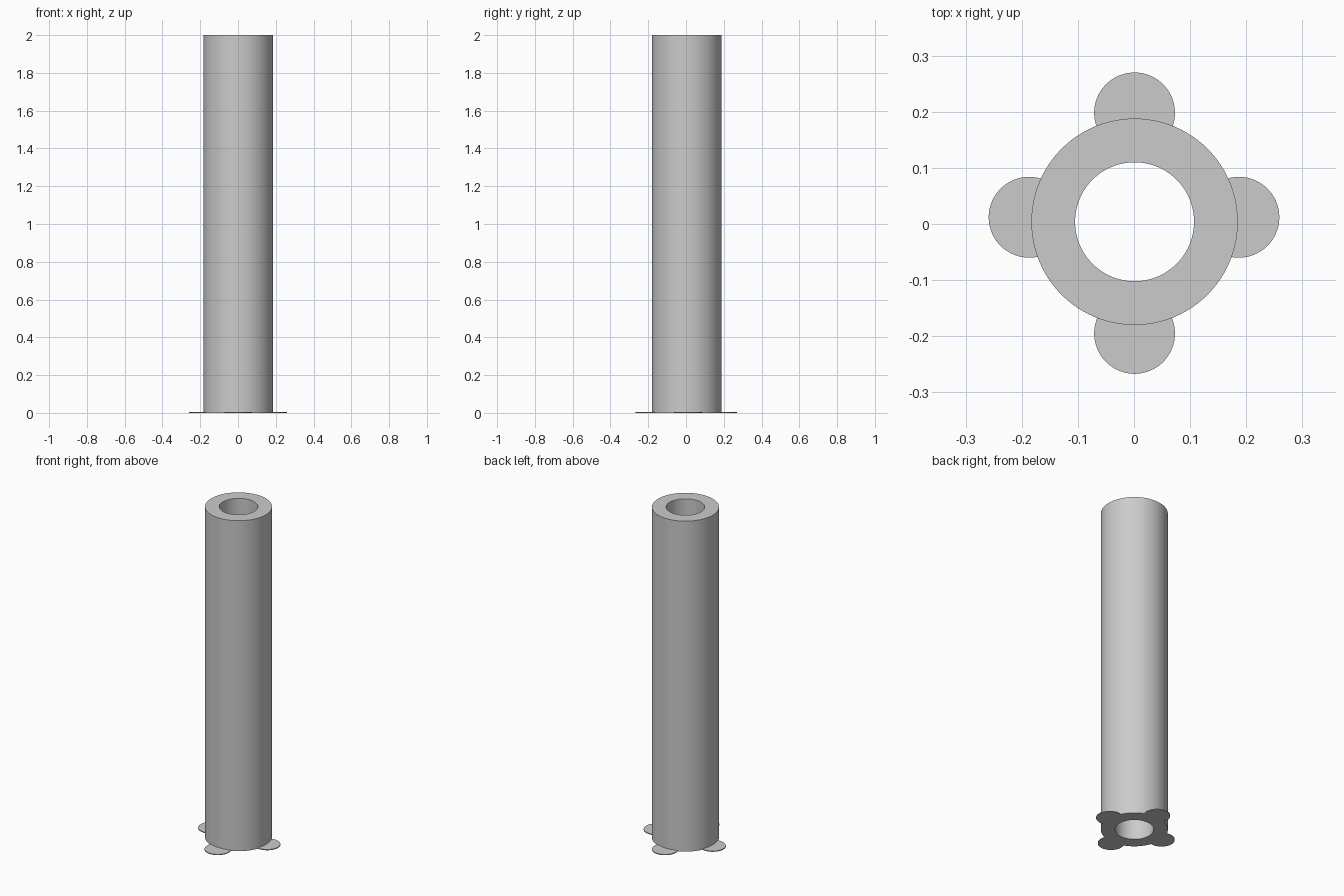
import bpy
import bmesh
import math

HEIGHT = 2.0
OUTER_R, INNER_R = 0.184, 0.106
CENTRE_Y = 0.004
FOOT_R, FOOT_THICK = 0.072, 0.005
SEGMENTS = 96

cube = bpy.data.objects.get("Cube")
if cube:
    bpy.data.objects.remove(cube, do_unlink=True)

grey = bpy.data.materials.new("light_grey")
grey.use_nodes = True
colour = (0.6, 0.6, 0.6, 1.0)
grey.diffuse_color = colour
grey.node_tree.nodes["Principled BSDF"].inputs["Base Color"].default_value = colour


def finish(obj):
    """Apply the material and smooth the round sides, keeping rims sharp."""
    obj.data.materials.append(grey)
    bpy.ops.object.select_all(action="DESELECT")
    obj.select_set(True)
    bpy.context.view_layer.objects.active = obj
    bpy.ops.object.shade_smooth_by_angle(angle=math.radians(30))


def make_tube(name, outer, inner, height, location):
    """Revolve a rectangular wall section around the z axis."""
    bm = bmesh.new()
    section = [(outer, 0), (outer, height), (inner, height), (inner, 0)]
    verts = [bm.verts.new((r, 0, z)) for r, z in section]
    edges = [bm.edges.new((verts[i], verts[(i + 1) % 4])) for i in range(4)]
    bmesh.ops.spin(bm, geom=verts + edges, cent=(0, 0, 0), axis=(0, 0, 1),
                   angle=math.tau, steps=SEGMENTS, use_merge=True)
    bmesh.ops.remove_doubles(bm, verts=bm.verts, dist=0.0001)
    bmesh.ops.recalc_face_normals(bm, faces=bm.faces)
    mesh = bpy.data.meshes.new(name)
    bm.to_mesh(mesh)
    bm.free()
    obj = bpy.data.objects.new(name, mesh)
    obj.location = location
    bpy.context.collection.objects.link(obj)
    finish(obj)


def make_foot(name, x, y):
    """Thin round pad lying on the ground."""
    bpy.ops.mesh.primitive_cylinder_add(
        vertices=SEGMENTS, radius=FOOT_R, depth=FOOT_THICK,
        location=(x, y, FOOT_THICK / 2))
    obj = bpy.context.object
    obj.name = name
    finish(obj)


# Hollow column
make_tube("tube", OUTER_R, INNER_R, HEIGHT, (0.001, CENTRE_Y, 0))

# Four pads around the base
make_foot("back_foot", 0.001, 0.198)
make_foot("front_foot", 0.001, -0.195)
for side, sign in (("left", 1), ("right", -1)):
    make_foot(side + "_foot", sign * 0.187, 0.012)
